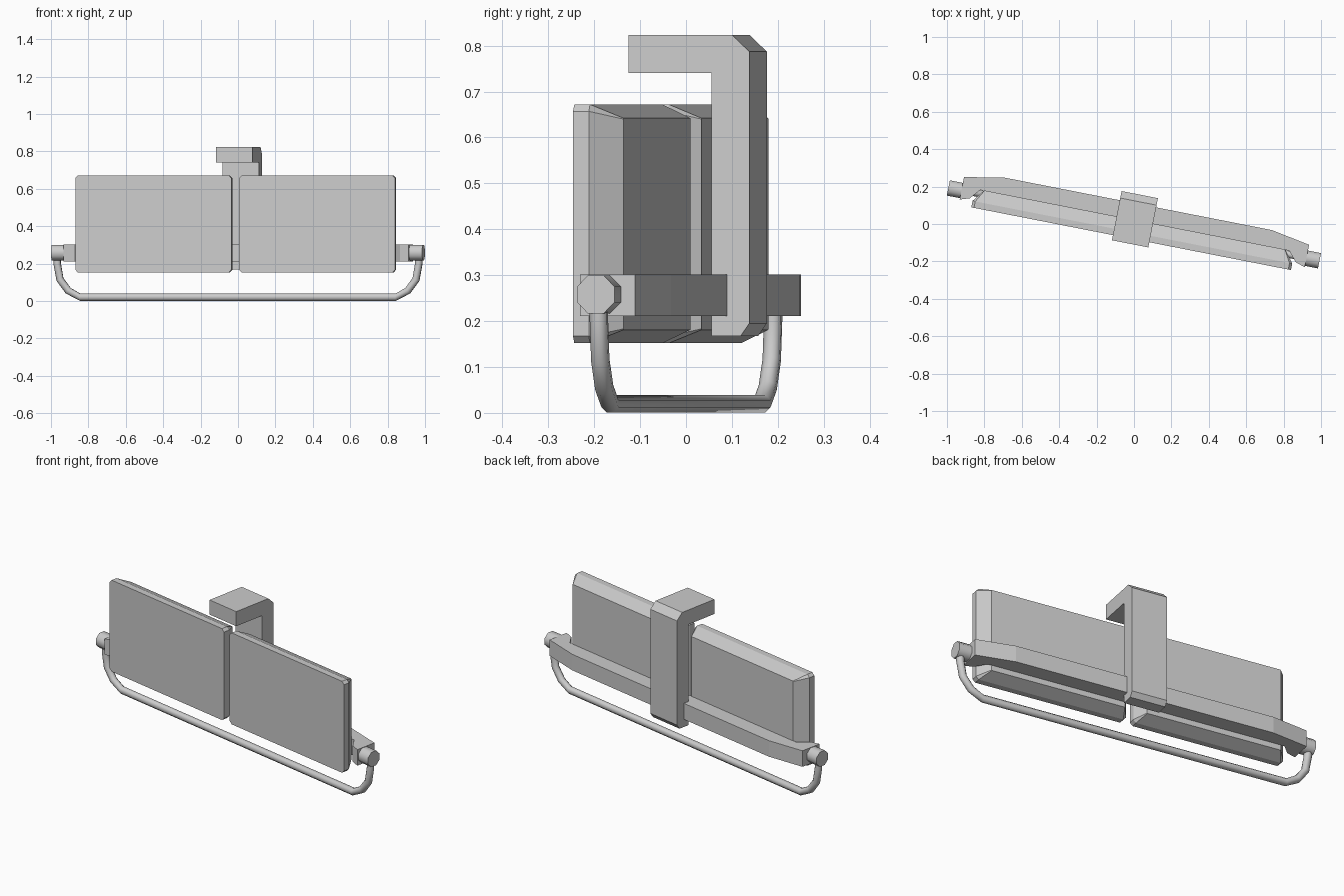
import bpy, bmesh, math

cube = bpy.data.objects.get("Cube")
if cube:
    bpy.data.objects.remove(cube, do_unlink=True)

TURN = math.radians(-11.1)  # the whole assembly is turned about z

grey = bpy.data.materials.new("plain grey")
grey.use_nodes = True
colour = (0.6, 0.6, 0.6, 1)
grey.diffuse_color = colour
grey.node_tree.nodes["Principled BSDF"].inputs["Base Color"].default_value = colour


def loft(name, loops, smooth=None):
    """Skin a row of equal-length point loops and cap both ends."""
    bm = bmesh.new()
    rings = [[bm.verts.new(p) for p in loop] for loop in loops]
    n = len(rings[0])
    for a, b in zip(rings, rings[1:]):
        for i in range(n):
            j = (i + 1) % n
            bm.faces.new((a[i], a[j], b[j], b[i]))
    bm.faces.new(rings[0][::-1])
    bm.faces.new(rings[-1])
    bmesh.ops.recalc_face_normals(bm, faces=bm.faces)
    mesh = bpy.data.meshes.new(name)
    bm.to_mesh(mesh)
    bm.free()
    mesh.materials.append(grey)
    obj = bpy.data.objects.new(name, mesh)
    bpy.context.collection.objects.link(obj)
    obj.rotation_euler.z = TURN
    if smooth:
        bpy.ops.object.select_all(action='DESELECT')
        obj.select_set(True)
        bpy.context.view_layer.objects.active = obj
        bpy.ops.object.shade_smooth_by_angle(angle=math.radians(smooth))
    return obj


def cut_rect(x0, x1, z0, z1, y, c):
    """Rectangle facing y with its corners cut by c."""
    return [(x0 + c, y, z0), (x1 - c, y, z0), (x1, y, z0 + c), (x1, y, z1 - c),
            (x1 - c, y, z1), (x0 + c, y, z1), (x0, y, z1 - c), (x0, y, z0 + c)]


def ring(center, side, up, r, n):
    """Circle of n points spanned by two axes."""
    pts = []
    for i in range(n):
        a = 2 * math.pi * (i + 0.5) / n
        pts.append(tuple(c + r * (math.cos(a) * s + math.sin(a) * u)
                         for c, s, u in zip(center, side, up)))
    return pts


for side, s in (("left", 1), ("right", -1)):
    # Panel with a flat front and a chamfered back
    loops = [cut_rect(0.021, 0.871, 0.152, 0.672, -0.08, 0.015),
             cut_rect(0.021, 0.871, 0.152, 0.672, -0.045, 0.015),
             cut_rect(0.062, 0.82, 0.181, 0.642, 0.022, 0.002)]
    loft(side + "_panel", [[(s * x, y, z) for x, y, z in l] for l in loops])
    # Pivot pin at the end of the crossbar
    loft(side + "_pin", [ring((s * u, -0.002, 0.258), (0, 1, 0), (0, 0, 1), 0.045, 8)
                         for u in (0.925, 1.011)], 50)

# Crossbar with forward-hooked ends
half = [(0.73, 0.11), (0.94, 0.071), (0.94, -0.051), (0.888, -0.034), (0.842, 0.02)]
outline = half + [(-x, y) for x, y in reversed(half)]
loft("crossbar", [[(x, y, z) for x, y in outline] for z in (0.211, 0.302)])

# Hook bracket clasping the crossbar
profile = [(-0.108, 0.823), (0.122, 0.823), (0.16, 0.787), (0.16, 0.195),
           (0.141, 0.168), (0.076, 0.168), (0.076, 0.74), (-0.108, 0.74)]
loft("hook_bracket", [[(x, y, z) for y, z in profile] for x in (-0.099, 0.099)])

# Bent handle hanging from the pins
bend = [(0.985, 0.25), (0.985, 0.2), (0.97, 0.115), (0.925, 0.055), (0.86, 0.02)]
path = bend + [(-x, z) for x, z in reversed(bend)]
loops = []
for i, (x, z) in enumerate(path):
    (ax, az), (bx, bz) = path[max(i - 1, 0)], path[min(i + 1, len(path) - 1)]
    d = math.hypot(bx - ax, bz - az)
    normal = ((az - bz) / d, 0, (bx - ax) / d)
    loops.append(ring((x, 0, z), (0, 1, 0), normal, 0.0205, 8))
loft("handle", loops, 60)
